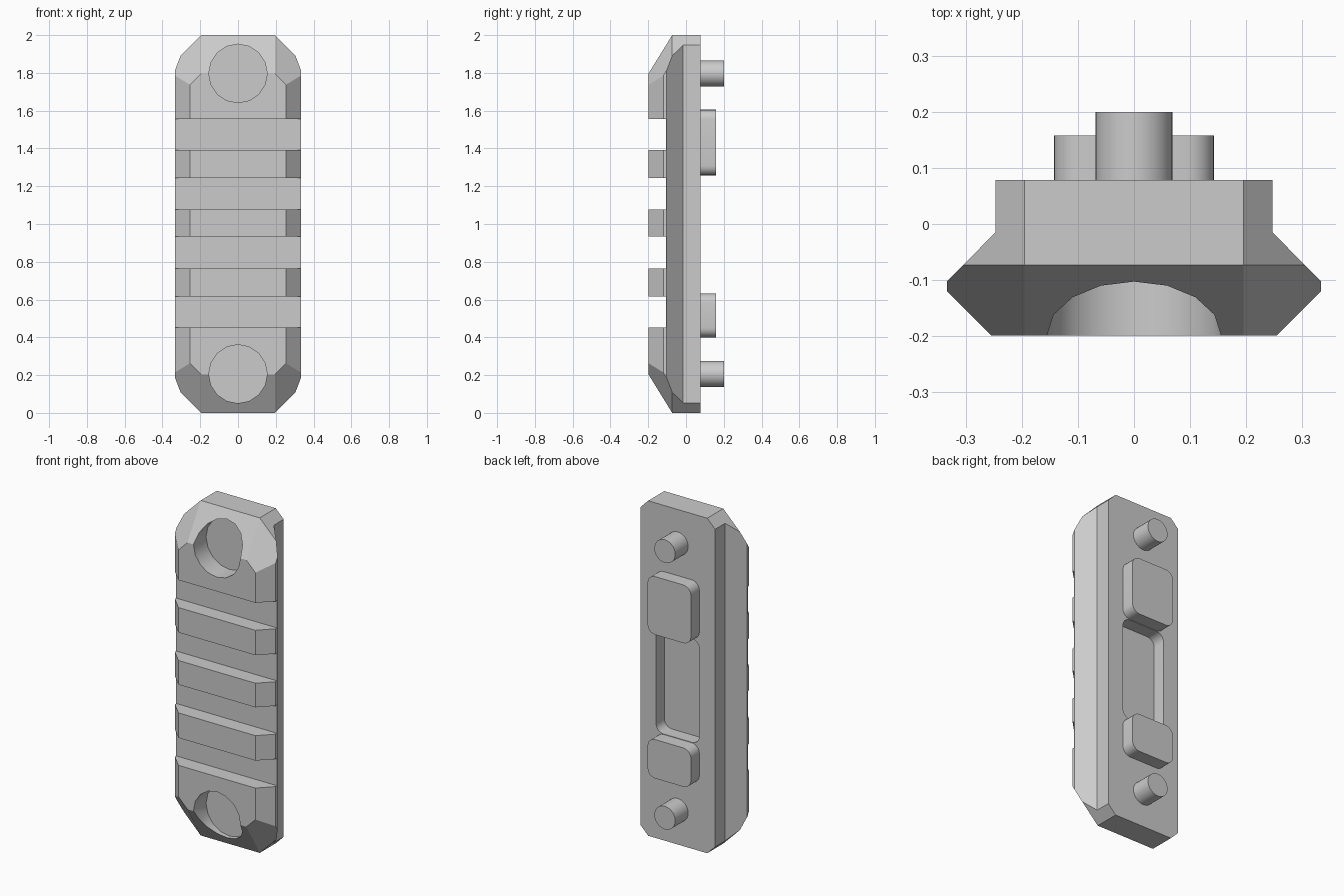
import bpy, bmesh, math
from mathutils import Vector

if "Cube" in bpy.data.objects:
    bpy.data.objects.remove(bpy.data.objects["Cube"])


def prism(name, pts, lo, hi, axis):
    """Extrude a 2D outline along 'Z' (outline in xy) or 'Y' (outline in xz)."""
    bm = bmesh.new()
    place = (lambda a, b: (a, b, lo)) if axis == 'Z' else (lambda a, b: (a, lo, b))
    face = bm.faces.new([bm.verts.new(place(a, b)) for a, b in pts])
    ext = bmesh.ops.extrude_face_region(bm, geom=[face])["geom"]
    shift = Vector((0, 0, hi - lo) if axis == 'Z' else (0, hi - lo, 0))
    bmesh.ops.translate(bm, vec=shift, verts=[g for g in ext if isinstance(g, bmesh.types.BMVert)])
    bmesh.ops.recalc_face_normals(bm, faces=bm.faces)
    me = bpy.data.meshes.new(name)
    bm.to_mesh(me)
    bm.free()
    ob = bpy.data.objects.new(name, me)
    bpy.context.collection.objects.link(ob)
    return ob


def circle(z, r, n):
    return [(r * math.sin(2 * math.pi * i / n), z + r * math.cos(2 * math.pi * i / n)) for i in range(n)]


def rounded(w, z0, z1, r, n=6):
    """Rounded rectangle of half width w between z0 and z1."""
    pts = []
    corners = [(w - r, z1 - r), (r - w, z1 - r), (r - w, z0 + r), (w - r, z0 + r)]
    for q, (cx, cz) in enumerate(corners):
        for i in range(n + 1):
            a = math.pi / 2 * (q + i / n)
            pts.append((cx + r * math.cos(a), cz + r * math.sin(a)))
    return pts


def smooth(ob):
    bpy.ops.object.select_all(action='DESELECT')
    ob.select_set(True)
    bpy.context.view_layer.objects.active = ob
    bpy.ops.object.shade_smooth_by_angle(angle=math.radians(25))


FRONT, BACK = -0.199, 0.078

# Rail body: extruded cross-section
half = [(0.254, FRONT), (0.333, -0.12), (0.333, -0.102), (0.247, -0.015), (0.247, BACK)]
rail = prism("rail_body", half + [(-x, y) for x, y in reversed(half)], 0, 2, 'Z')

# Chamfered ends and corners
bm = bmesh.new()
bm.from_mesh(rail.data)
SLOPE = 1.62
for s in (-1, 1):
    planes = [(sx * 0.195, (sx, 0, s)) for sx in (-1, 1)]
    planes += [(sx * 0.195, (sx, -SLOPE, s)) for sx in (0, -1, 1)]
    for x, normal in planes:
        cut = bmesh.ops.bisect_plane(
            bm, geom=bm.verts[:] + bm.edges[:] + bm.faces[:], dist=1e-5,
            plane_co=(x, -0.073, 1 + s), plane_no=normal, clear_outer=True)
        rim = [e for e in cut["geom_cut"] if isinstance(e, bmesh.types.BMEdge) and e.is_boundary]
        bmesh.ops.edgeloop_fill(bm, edges=rim)
bmesh.ops.recalc_face_normals(bm, faces=bm.faces)
bm.to_mesh(rail.data)
bm.free()

# Cutters: cross slots, screw counterbores, rear pocket
cutters = []
for z0, z1 in ((0.451, 0.615), (0.764, 0.933), (1.077, 1.244), (1.393, 1.557)):
    box = [(-0.5, z0), (0.5, z0), (0.5, z1), (-0.5, z1)]
    cutters.append(prism("slot_cutter", box, -0.4, -0.107, 'Y'))
for z in (0.206, 1.797):
    cutters.append(prism("counterbore_cutter", circle(z, 0.155, 16), -0.4, -0.08, 'Y'))
cutters.append(prism("pocket_cutter", rounded(0.143, 0.635, 1.255, 0.05), 0.0, 0.3, 'Y'))

bpy.context.view_layer.objects.active = rail
for c in cutters:
    c.hide_render = True
    mod = rail.modifiers.new("cut", 'BOOLEAN')
    mod.operation, mod.solver, mod.object = 'DIFFERENCE', 'EXACT', c
    bpy.ops.object.modifier_apply(modifier=mod.name)
    bpy.data.objects.remove(c)
smooth(rail)

# Rear locating pads
for name, z0, z1 in (("lower_pad", 0.40, 0.632), ("upper_pad", 1.258, 1.605)):
    smooth(prism(name, rounded(0.143, z0, z1, 0.05), BACK - 0.01, 0.158, 'Y'))

# Rear screw ends
for name, z in (("lower_screw", 0.206), ("upper_screw", 1.797)):
    smooth(prism(name, circle(z, 0.069, 32), BACK - 0.01, 0.2, 'Y'))
